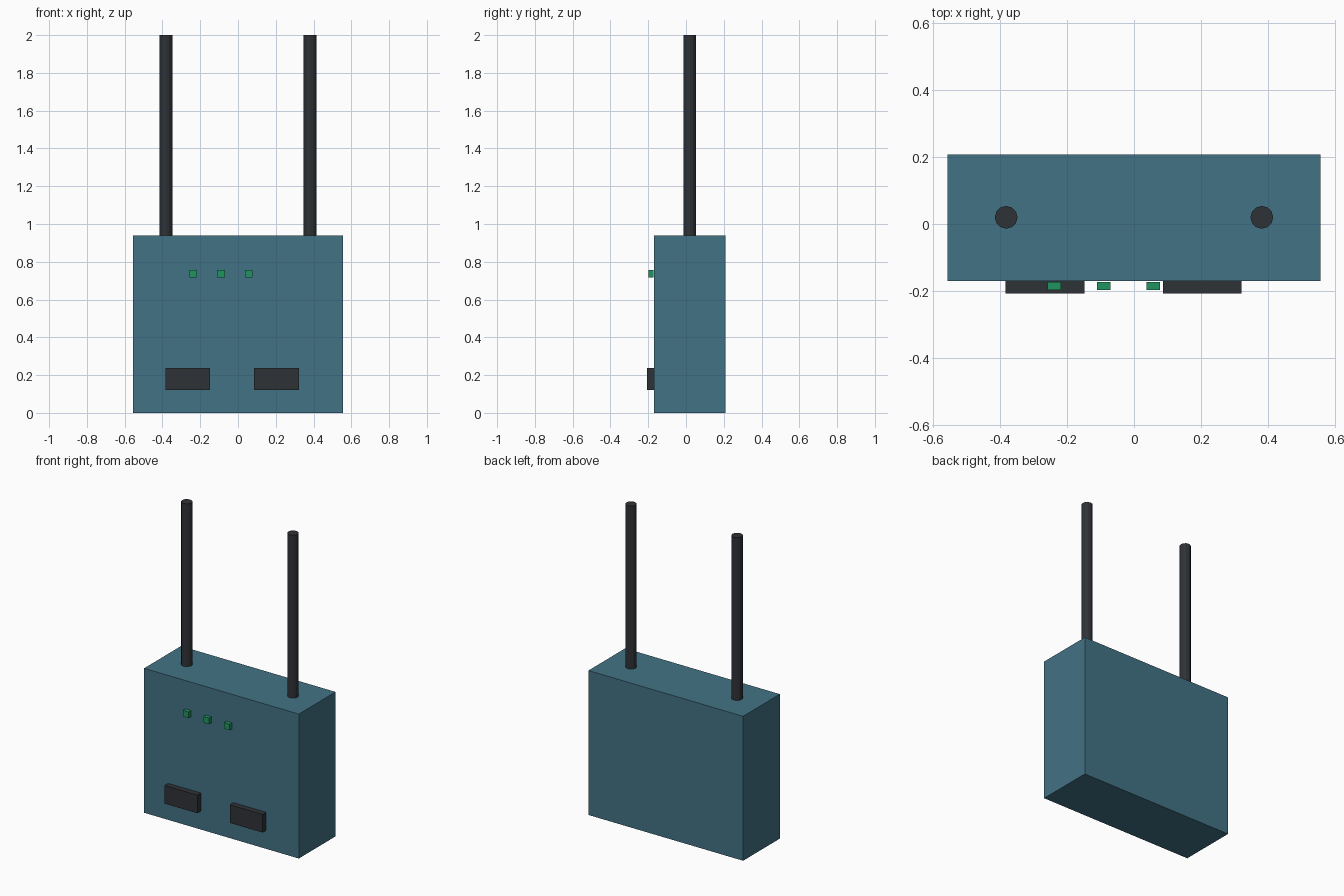
import bpy

if "Cube" in bpy.data.objects:
    bpy.data.objects.remove(bpy.data.objects["Cube"])


def material(name, rgb):
    m = bpy.data.materials.new(name)
    m.diffuse_color = (*rgb, 1)
    m.use_nodes = True
    m.node_tree.nodes["Principled BSDF"].inputs["Base Color"].default_value = m.diffuse_color
    return m


TEAL = material("teal_shell", (0.055, 0.17, 0.235))
DARK = material("dark_plastic", (0.028, 0.032, 0.037))
GREEN = material("green_light", (0.015, 0.29, 0.115))


def box(name, x, y, z, mat):
    """Box from (min, max) ranges on each axis."""
    spans = (x, y, z)
    bpy.ops.mesh.primitive_cube_add(size=1, location=[(a + b) / 2 for a, b in spans])
    ob = bpy.context.object
    ob.name = name
    ob.scale = [b - a for a, b in spans]
    bpy.ops.object.transform_apply(location=False, rotation=False, scale=True)
    ob.data.materials.append(mat)
    return ob


# Main housing
box("housing", (-0.557, 0.557), (-0.17, 0.208), (0, 0.94), TEAL)

# Pair of antennas standing on the top face
for side, x in (("left", -0.382), ("right", 0.382)):
    bpy.ops.mesh.primitive_cylinder_add(vertices=12, radius=0.034, depth=1.06,
                                        location=(x, 0.02, 1.47))
    antenna = bpy.context.object
    antenna.name = "antenna_" + side
    antenna.data.materials.append(DARK)

# Two port blocks low on the front
for side, x in (("left", -0.266), ("right", 0.204)):
    box("port_" + side, (x - 0.118, x + 0.118), (-0.207, -0.17), (0.12, 0.238), DARK)

# Row of status lights on the front
for i in range(3):
    x = -0.238 + 0.148 * i
    box(f"status_light_{i + 1}", (x - 0.02, x + 0.02), (-0.198, -0.173),
        (0.717, 0.757), GREEN)
